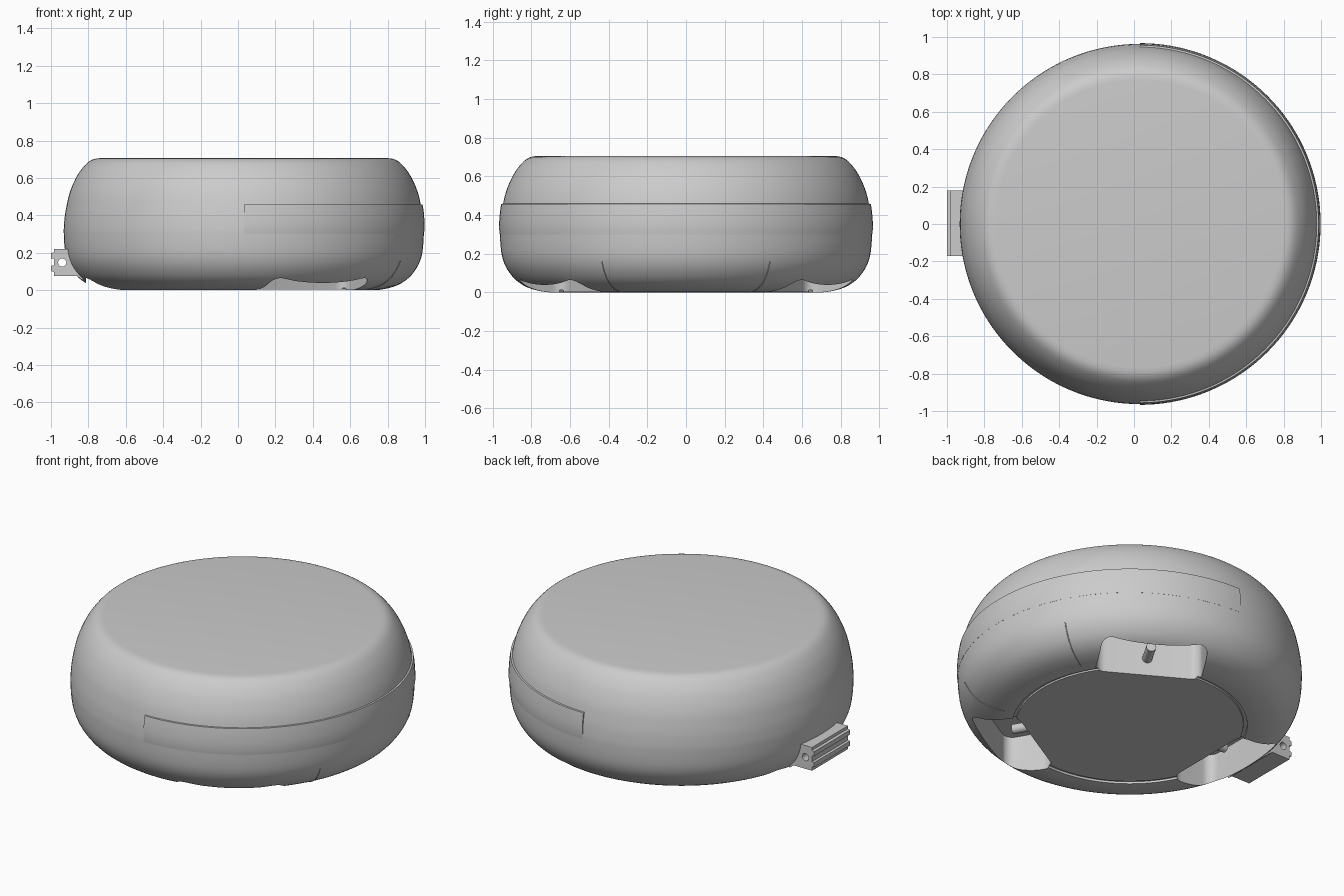
import bpy, bmesh, math
from mathutils import Vector, Matrix

if "Cube" in bpy.data.objects:
    bpy.data.objects.remove(bpy.data.objects["Cube"], do_unlink=True)

CX = 0.031          # axis of the round body
SEGMENTS = 144

grey = bpy.data.materials.new("light_grey")
grey.use_nodes = True
colour = (0.6, 0.6, 0.6, 1)
grey.diffuse_color = colour
grey.node_tree.nodes["Principled BSDF"].inputs["Base Color"].default_value = colour


def finish(name, bm):
    bmesh.ops.recalc_face_normals(bm, faces=bm.faces)
    mesh = bpy.data.meshes.new(name)
    bm.to_mesh(mesh)
    bm.free()
    mesh.materials.append(grey)
    obj = bpy.data.objects.new(name, mesh)
    bpy.context.collection.objects.link(obj)
    return obj


def activate(obj):
    bpy.ops.object.select_all(action='DESELECT')
    obj.select_set(True)
    bpy.context.view_layer.objects.active = obj


def smooth(obj):
    activate(obj)
    bpy.ops.object.shade_smooth_by_angle(angle=math.radians(30))


def cut(obj, cutter):
    mod = obj.modifiers.new("cut", 'BOOLEAN')
    mod.operation = 'DIFFERENCE'
    mod.solver = 'EXACT'
    mod.object = cutter
    activate(obj)
    bpy.ops.object.modifier_apply(modifier=mod.name)
    bpy.data.objects.remove(cutter, do_unlink=True)


def curve_through(points, steps=3):
    """Smooth curve through the points (Catmull-Rom)."""
    p = [Vector(q) for q in points]
    p = [p[0]] + p + [p[-1]]
    out = []
    for a, b, c, d in zip(p, p[1:], p[2:], p[3:]):
        for i in range(steps):
            t = i / steps
            out.append(b + 0.5 * t * (c - a + t * (2*a - 5*b + 4*c - d + t * (3*(b - c) + d - a))))
    return out + [p[-1]]


def spot(r, angle, z):
    return Vector((CX + r * math.cos(angle), r * math.sin(angle), z))


def prism(name, outline, place, depth):
    """Extrude a closed 2D outline; place maps each 2D point to 3D."""
    bm = bmesh.new()
    face = bm.faces.new([bm.verts.new(place(u, v)) for u, v in outline])
    new = bmesh.ops.extrude_face_region(bm, geom=[face])["geom"]
    bmesh.ops.translate(bm, vec=depth, verts=[g for g in new if isinstance(g, bmesh.types.BMVert)])
    return finish(name, bm)


# Round body, turned from a profile
upper = curve_through([(0.963, 0.32), (0.958, 0.39), (0.947, 0.455), (0.933, 0.515),
                       (0.91, 0.575), (0.88, 0.63), (0.84, 0.678), (0.805, 0.7), (0.77, 0.706)])
lower = curve_through([(0.70, 0), (0.75, 0.006), (0.82, 0.026), (0.88, 0.064),
                       (0.925, 0.12), (0.95, 0.18), (0.96, 0.25), (0.963, 0.32)])
groove = [(0.635, 0.003), (0.637, 0.012), (0.655, 0.012), (0.657, 0)]
profile = [Vector(q) for q in groove] + lower[:-1] + upper
bm = bmesh.new()
rings = [[bm.verts.new(spot(r, math.tau * i / SEGMENTS, z)) for i in range(SEGMENTS)] for r, z in profile]
for a, b in zip(rings, rings[1:]):
    for i in range(SEGMENTS):
        j = (i + 1) % SEGMENTS
        bm.faces.new((a[i], a[j], b[j], b[i]))
bm.faces.new(rings[0])
bm.faces.new(rings[-1])
body = finish("body", bm)

# Three foot pockets in the underside, each with a short peg
corner = 0.06
inner, outer, half = 0.56, 0.845, 0.3
pocket = []
for u, v, start in ((outer, half, 0), (inner, half, 90), (inner, -half, 180), (outer, -half, 270)):
    cu = u - math.copysign(corner, u - 0.7)
    cv = v - math.copysign(corner, v)
    for k in range(9):
        t = math.radians(start + 90 * k / 8)
        pocket.append((cu + corner * math.cos(t), cv + corner * math.sin(t)))

pocket_angles = [math.radians(a) for a in (60, 180, 300)]
for angle in pocket_angles:
    turn = Matrix.Translation((CX, 0, 0)) @ Matrix.Rotation(angle, 4, 'Z')
    cutter = prism("pocket_cutter", pocket, lambda u, v: turn @ Vector((u, v, -0.1)), Vector((0, 0, 0.34)))
    cut(body, cutter)
    bm = bmesh.new()
    bmesh.ops.create_cone(bm, cap_ends=True, segments=20, radius1=0.028, radius2=0.028, depth=0.15,
                          matrix=turn @ Matrix.Translation((0.62, 0, 0.11)) @ Matrix.Rotation(math.pi / 2, 4, 'Y'))
    smooth(finish("pocket_peg", bm))
smooth(body)

# Raised band around half of the side
band_profile = [(0.94, 0.46), (0.956, 0.458), (0.962, 0.42), (0.966, 0.37),
                (0.967, 0.33), (0.963, 0.30), (0.95, 0.30)]
bm = bmesh.new()
count = SEGMENTS // 2
rows = [[bm.verts.new(spot(r, math.pi * (i / count - 0.5), z)) for r, z in band_profile] for i in range(count + 1)]
n = len(band_profile)
for a, b in zip(rows, rows[1:]):
    for i in range(n):
        j = (i + 1) % n
        bm.faces.new((a[i], a[j], b[j], b[i]))
bm.faces.new(rows[0])
bm.faces.new(rows[-1])
smooth(finish("side_band", bm))

# Fine panel seams on the lower side
for side, label in ((1, "back"), (-1, "front")):
    path = [q for q in lower if q.y < 0.17]
    data = bpy.data.curves.new(label + "_panel_seam", 'CURVE')
    data.dimensions = '3D'
    data.bevel_depth = 0.003
    data.bevel_resolution = 1
    line = data.splines.new('POLY')
    line.points.add(len(path) - 1)
    for point, q in zip(line.points, path):
        point.co = (*spot(q.x, side * math.radians(27.5), max(q.y, 0.003)), 1)
    data.materials.append(grey)
    bpy.context.collection.objects.link(bpy.data.objects.new(data.name, data))

# Ribbed connector block on the side, with a hole along it
block = [(-0.85, 0.22), (-0.985, 0.22), (-0.985, 0.202), (-1.0, 0.198), (-1.0, 0.17),
         (-0.985, 0.168), (-0.985, 0.132), (-1.0, 0.13), (-1.0, 0.102), (-0.985, 0.098),
         (-0.985, 0.076), (-0.86, 0.076), (-0.83, 0.052), (-0.83, 0.1)]
connector = prism("connector", block, lambda u, v: Vector((u, -0.172, v)), Vector((0, 0.35, 0)))
bm = bmesh.new()
bmesh.ops.create_cone(bm, cap_ends=True, segments=24, radius1=0.022, radius2=0.022, depth=0.6,
                      matrix=Matrix.Translation((-0.94, 0, 0.148)) @ Matrix.Rotation(math.pi / 2, 4, 'X'))
cut(connector, finish("hole_cutter", bm))
smooth(connector)
